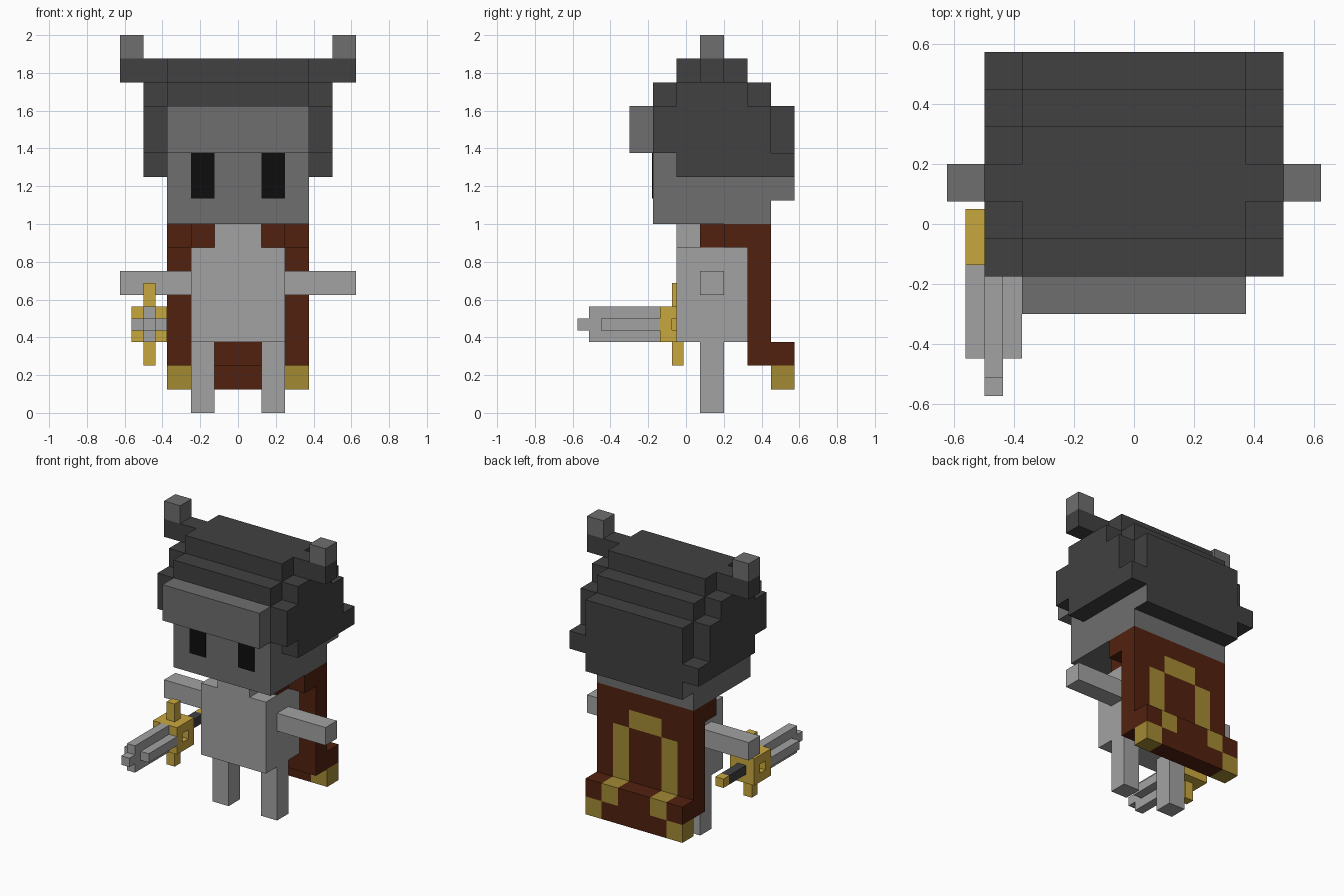
import bpy, bmesh

if "Cube" in bpy.data.objects:
    bpy.data.objects.remove(bpy.data.objects["Cube"])

U = 0.125      # large block size
Y0 = 0.075     # depth offset of the block grid


def material(name, r, g, b):
    def lin(c):
        c /= 255
        return c / 12.92 if c <= 0.04045 else ((c + 0.055) / 1.055) ** 2.4
    m = bpy.data.materials.new(name)
    m.diffuse_color = (lin(r), lin(g), lin(b), 1)
    m.use_nodes = True
    m.node_tree.nodes["Principled BSDF"].inputs["Base Color"].default_value = m.diffuse_color
    return m


SKIN = material("mid grey", 110, 110, 110)
DARK = material("dark grey", 65, 65, 65)
LIGHT = material("light grey", 162, 162, 162)
BROWN = material("cape brown", 82, 33, 15)
OLD_GOLD = material("dull gold", 164, 138, 52)
GOLD = material("bright gold", 201, 167, 62)
BLACK = material("eye black", 13, 13, 13)


def mirror(*boxes):
    """Return the boxes together with their copies across x = 0."""
    return list(boxes) + [(-b[1], -b[0]) + tuple(b[2:]) for b in boxes]


def grid(boxes):
    """Block units to model units."""
    return [(a * U, b * U, c * U + Y0, d * U + Y0, e * U, f * U)
            for a, b, c, d, e, f in boxes]


def part(name, mat, boxes):
    """One object made of boxes (x0, x1, y0, y1, z0, z1)."""
    bm = bmesh.new()
    for x0, x1, y0, y1, z0, z1 in boxes:
        for v in bmesh.ops.create_cube(bm, size=1)["verts"]:
            v.co = ((x0 + x1) / 2 + v.co.x * (x1 - x0),
                    (y0 + y1) / 2 + v.co.y * (y1 - y0),
                    (z0 + z1) / 2 + v.co.z * (z1 - z0))
    me = bpy.data.meshes.new(name)
    bm.to_mesh(me)
    bm.free()
    me.materials.append(mat)
    ob = bpy.data.objects.new(name, me)
    bpy.context.collection.objects.link(ob)
    return ob


# Head and face
part("head", SKIN, grid([(-3, 3, -2, 3, 8, 11)]))
part("visor", SKIN, grid([(-3, 3, -3, -2, 11, 13)]))
part("eyes", BLACK, mirror((0.125, 0.25, -0.18, -0.174, 1.135, 1.375)))

# Helmet: stepped crown, cheek plates, neck guard and horns
part("helmet_crown", DARK, grid([
    (-3, 3, -2, 4, 11, 13), (-3, 3, -2, 3, 13, 14), (-3, 3, -1, 2, 14, 15),
    (-3, 3, 3, 4, 10, 11)]))
part("helmet_sides", DARK, grid(mirror(
    (3, 4, -1, 4, 10, 11), (3, 4, -2, 3, 11, 13), (3, 4, -1, 2, 13, 14))))
guard = part("neck_guard", DARK, grid([(-3, 3, 3, 4, 9, 10)]))
guard.data.materials.append(SKIN)
for f in guard.data.polygons:          # lighter end faces
    f.material_index = int(abs(f.normal.x) > 0.5)
part("horn_bases", DARK, grid(mirror((3, 5, 0, 1, 14, 15))))
part("horn_tips", SKIN, grid(mirror((4, 5, 0, 1, 15, 16))))

# Body
part("torso", LIGHT, grid([(-2, 2, -1, 2, 3, 7)]))
part("neck", LIGHT, grid([(-1, 1, -1, 0, 7, 8)]))
part("arms", LIGHT, grid(mirror((2, 5, 0, 1, 5, 6))))
part("legs", LIGHT, grid(mirror((1, 2, 0, 1, 0, 3))))

# Cape: collar, back with arch emblem, flared hem
part("cape_collar", BROWN, grid(
    [(-2, 2, 0, 2, 7, 8)] + mirror((2, 3, 1, 2, 7, 8))))
part("cape_back", BROWN, grid(
    [(-3, 3, 2, 3, 7, 8), (-1, 1, 2, 3, 2, 6), (-2, 2, 2, 3, 2, 3)]
    + mirror((2, 3, 2, 3, 2, 7), (1, 2, 2, 3, 6, 7))))
part("cape_arch", OLD_GOLD, grid(
    [(-1, 1, 2, 3, 6, 7)] + mirror((1, 2, 2, 3, 3, 6))))
part("cape_hem", BROWN, grid(
    [(-1, 1, 3, 4, 2, 3), (-2, 2, 3, 4, 1, 2)] + mirror((2, 3, 3, 4, 2, 3))))
part("cape_hem_trim", OLD_GOLD, grid(mirror(
    (1, 2, 3, 4, 2, 3), (2, 3, 3, 4, 1, 2))))

# Sword, built on a half-size grid around its axis
S = U / 2
X, Y, Z = -0.46875, -0.1375, 0.46875


def sword(boxes):
    return [(X + a * S, X + b * S, Y + c * S, Y + d * S, Z + e * S, Z + f * S)
            for a, b, c, d, e, f in boxes]


part("sword_blade", LIGHT, sword([
    (-.5, .5, -7, 0, -.5, .5),
    (-.5, .5, -6, 0, .5, 1.5), (-.5, .5, -6, 0, -1.5, -.5),
    (.5, 1.5, -5, 0, -.5, .5), (-1.5, -.5, -5, 0, -.5, .5)]))
part("sword_guard", GOLD, sword([
    (-1.5, 1.5, 0, 1, -1.5, 1.5), (-1.5, 1.5, 2, 3, -1.5, 1.5),
    (-1.5, 1.5, 1, 2, .5, 1.5), (-1.5, 1.5, 1, 2, -1.5, -.5),
    (-.5, .5, 1, 2, -.5, .5),
    (-.5, .5, 1, 2, 1.5, 3.5), (-.5, .5, 1, 2, -3.5, -1.5)]))
part("sword_grip", DARK, sword([(-.5, .5, 3, 6, -.5, .5)]))
part("sword_pommel", GOLD, sword([(-.5, .5, 6, 7, -.5, .5)]))
